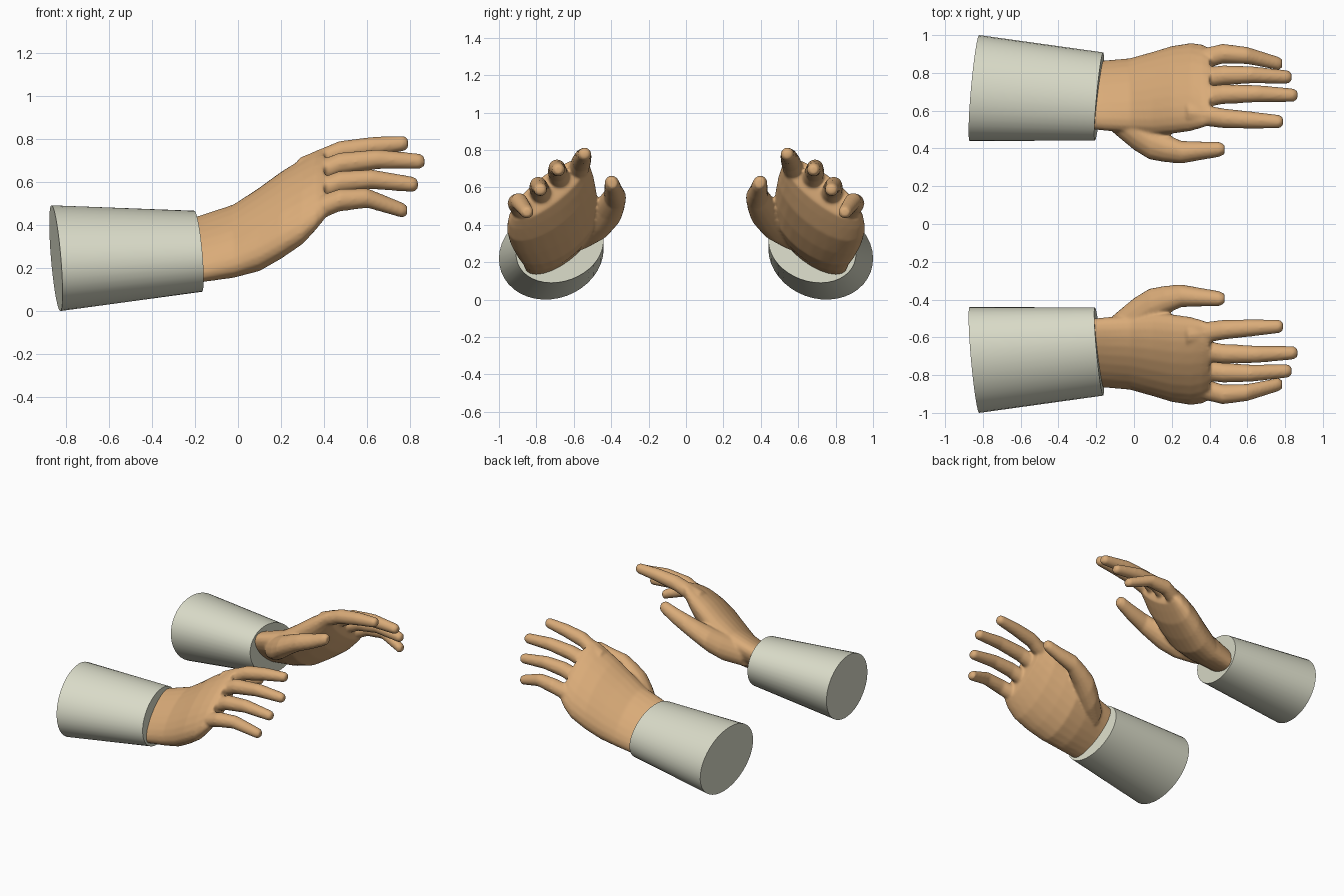
import bpy, bmesh
from math import sin, cos, pi, radians
from mathutils import Vector

cube = bpy.data.objects.get("Cube")
if cube:
    bpy.data.objects.remove(cube, do_unlink=True)


def material(name, rgb):
    m = bpy.data.materials.new(name)
    m.use_nodes = True
    m.diffuse_color = (*rgb, 1)
    m.node_tree.nodes["Principled BSDF"].inputs["Base Color"].default_value = (*rgb, 1)
    return m


SKIN = material("skin", (0.70, 0.41, 0.19))
CLOTH = material("pale_cloth", (0.70, 0.71, 0.58))


def loft(bm, sections, tilt, sides, side, lean=(0, 0)):
    """Skin tilted ellipses (x, y, z, half width, half thickness) and cap both ends."""
    t = radians(tilt)
    rings = []
    for x, y, z, a, b in sections:
        ring = []
        for i in range(sides):
            u, v = a * cos(2 * pi * i / sides), b * sin(2 * pi * i / sides)
            dy, dz = u * cos(t) + v * sin(t), v * cos(t) - u * sin(t)
            p = Vector((x + lean[0] * dy + lean[1] * dz, side * (y + dy), z + dz))
            ring.append(bm.verts.new(p))
        rings.append(ring)
    faces = [bm.faces.new(rings[0]), bm.faces.new(rings[-1])]
    for r, s in zip(rings, rings[1:]):
        for i in range(sides):
            j = (i + 1) % sides
            faces.append(bm.faces.new((r[i], r[j], s[j], s[i])))
    bmesh.ops.recalc_face_normals(bm, faces=faces)


def finish(bm, name, mat):
    mesh = bpy.data.meshes.new(name)
    bm.to_mesh(mesh)
    bm.free()
    mesh.materials.append(mat)
    ob = bpy.data.objects.new(name, mesh)
    bpy.context.collection.objects.link(ob)
    return ob


# Tapered sleeve, slightly skewed at both ends
SLEEVE = [(-0.845, 0.72, 0.246, 0.285, 0.24), (-0.185, 0.675, 0.278, 0.24, 0.18)]

# Wrist and palm, rising towards the knuckles
PALM = [(-0.26, 0.68, 0.27, 0.21, 0.09), (-0.17, 0.68, 0.29, 0.222, 0.096),
        (-0.02, 0.68, 0.325, 0.235, 0.115), (0.1, 0.69, 0.38, 0.26, 0.14),
        (0.2, 0.71, 0.445, 0.275, 0.14), (0.3, 0.725, 0.51, 0.28, 0.125),
        (0.36, 0.73, 0.56, 0.27, 0.1), (0.4, 0.73, 0.59, 0.25, 0.075)]

# Thumb, swelling out of the wrist
THUMB = [(-0.12, 0.58, 0.34, 0.09, 0.08), (0, 0.49, 0.4, 0.1, 0.09),
         (0.08, 0.44, 0.45, 0.1, 0.085), (0.16, 0.405, 0.5, 0.078, 0.075),
         (0.25, 0.38, 0.55, 0.06, 0.065), (0.36, 0.388, 0.585, 0.048, 0.055),
         (0.45, 0.395, 0.62, 0.04, 0.046), (0.48, 0.395, 0.625, 0.025, 0.03)]

# Finger centre lines
FINGERS = [
    [(0.28, 0.59, 0.65), (0.47, 0.56, 0.737), (0.62, 0.55, 0.763), (0.77, 0.542, 0.778)],
    [(0.28, 0.66, 0.6), (0.47, 0.687, 0.683), (0.65, 0.69, 0.705), (0.845, 0.682, 0.695)],
    [(0.28, 0.76, 0.52), (0.47, 0.787, 0.598), (0.62, 0.79, 0.612), (0.815, 0.778, 0.588)],
    [(0.28, 0.85, 0.44), (0.47, 0.902, 0.515), (0.6, 0.892, 0.525), (0.765, 0.85, 0.468)],
]
RADII = [0.06, 0.053, 0.046, 0.036]

for label, side in (("front", -1), ("back", 1)):
    bm = bmesh.new()
    loft(bm, SLEEVE, 20, 40, side, (0.083, -0.073))
    sleeve = finish(bm, label + "_sleeve", CLOTH)
    for p in sleeve.data.polygons:
        p.use_smooth = len(p.vertices) == 4
    for e in sleeve.data.edges:
        ends = [sleeve.data.vertices[v].co.x for v in e.vertices]
        e.use_edge_sharp = abs(ends[0] - ends[1]) < 0.1

    bm = bmesh.new()
    loft(bm, PALM, 38, 24, side)
    loft(bm, THUMB, 20, 14, side)
    for path in FINGERS:
        tube = [(*p, r, r) for p, r in zip(path, RADII)]
        x, y, z = path[-1]
        tube.append((x + 0.02, y, z, 0.022, 0.022))
        loft(bm, tube, 0, 12, side)
    hand = finish(bm, label + "_hand", SKIN)
    # Fuse palm, thumb and fingers into one soft surface
    fuse = hand.modifiers.new("fuse", "REMESH")
    fuse.mode = "VOXEL"
    fuse.voxel_size = 0.009
    fuse.use_smooth_shade = True
    soften = hand.modifiers.new("soften", "SMOOTH")
    soften.factor = 0.5
    soften.iterations = 6
